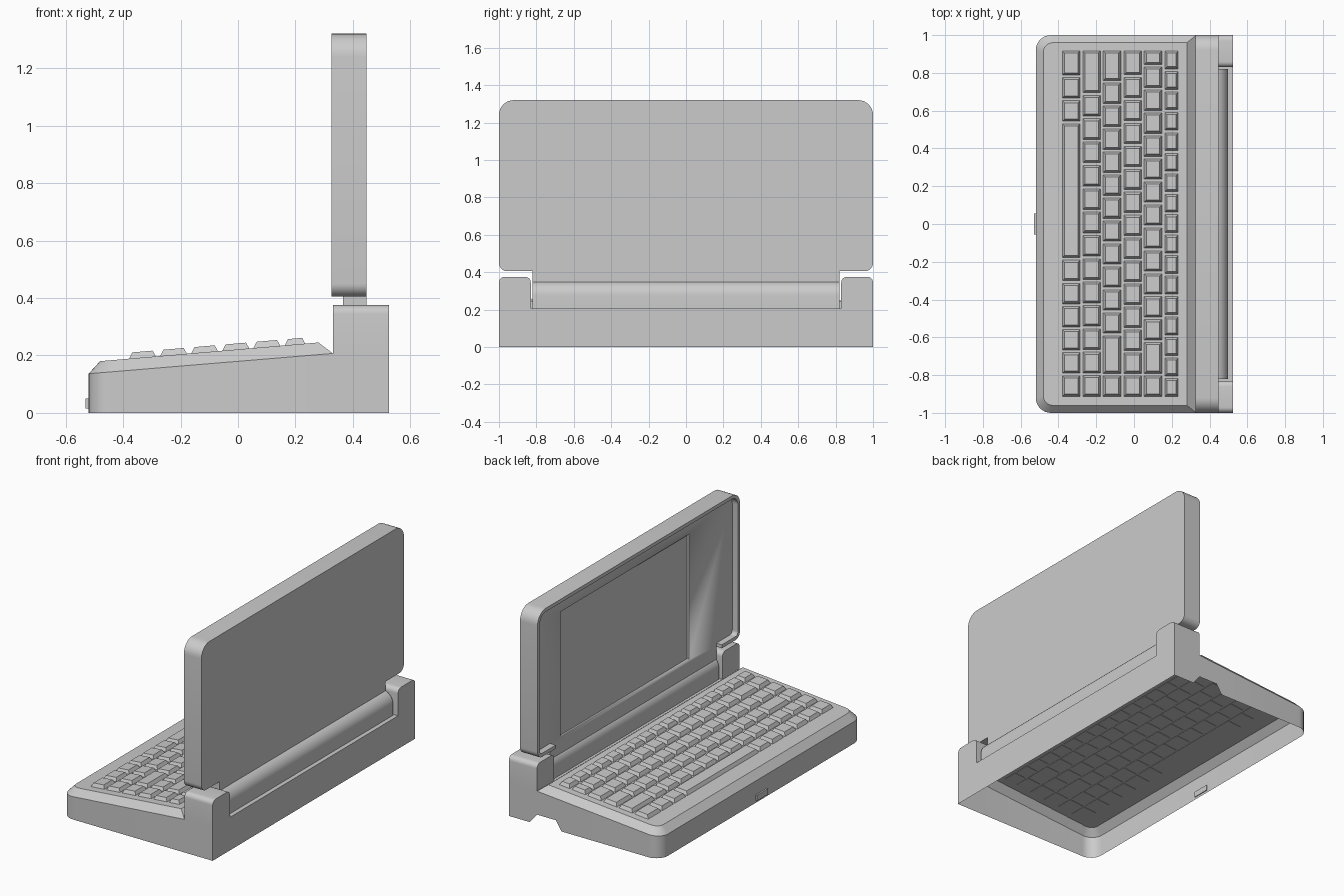
import bpy, bmesh, math
from mathutils import Vector

cube = bpy.data.objects.get("Cube")
if cube:
    bpy.data.objects.remove(cube, do_unlink=True)

grey = bpy.data.materials.new("plain_grey")
grey.use_nodes = True
grey.diffuse_color = (0.6, 0.6, 0.6, 1)
grey.node_tree.nodes["Principled BSDF"].inputs["Base Color"].default_value = (0.6, 0.6, 0.6, 1)


def finish(name, bm, smooth=True):
    bmesh.ops.recalc_face_normals(bm, faces=bm.faces)
    mesh = bpy.data.meshes.new(name)
    bm.to_mesh(mesh)
    bm.free()
    obj = bpy.data.objects.new(name, mesh)
    bpy.context.collection.objects.link(obj)
    mesh.materials.append(grey)
    bpy.ops.object.select_all(action='DESELECT')
    obj.select_set(True)
    bpy.context.view_layer.objects.active = obj
    if smooth:
        bpy.ops.object.shade_smooth_by_angle(angle=math.radians(30))
    return obj


def arc(cu, cv, r, start, end, steps=8):
    """Points on an arc, angles in degrees."""
    angles = [math.radians(start + (end - start) * i / steps) for i in range(steps + 1)]
    return [(cu + r * math.cos(a), cv + r * math.sin(a)) for a in angles]


def loop(bm, points):
    return [bm.verts.new(p) for p in points]


def bridge(bm, a, b, closed=True):
    n = len(a)
    for i in range(n if closed else n - 1):
        j = (i + 1) % n
        bm.faces.new((a[i], a[j], b[j], b[i]))


def prism(name, profile, axis, lo, hi):
    """Closed extrusion of a 2D profile along x (profile y, z) or y (profile x, z)."""
    place = (lambda p, t: (t, p[0], p[1])) if axis == 'x' else (lambda p, t: (p[0], t, p[1]))
    bm = bmesh.new()
    a = loop(bm, [place(p, lo) for p in profile])
    b = loop(bm, [place(p, hi) for p in profile])
    bridge(bm, a, b)
    bm.faces.new(a)
    bm.faces.new(b)
    return finish(name, bm)


def rect(u0, u1, v0, v1):
    return [(u0, v0), (u1, v0), (u1, v1), (u0, v1)]


# Sloping surfaces of the case
def rim_z(x):
    return 0.143 + (x + 0.44) * 0.083


def deck_z(x):
    return 0.18 + (x + 0.48) * 0.0855


BACK = 0.33      # where the deck meets the hinge block
PORT_TOP = 0.06  # height of the cable notch in the left wall
EAR = 0.83       # inner edge of the hinge ears


# Keyboard case: an open-bottomed shell with a bevelled rim
def case_outline(x0, x1, w, r):
    return ([(x1, -w)] + arc(x0 + r, -w + r, r, 270, 180) + arc(x0 + r, w - r, r, 180, 90)
            + [(0.16, w), (0.2, w), (x1, w)])


bm = bmesh.new()
outer = case_outline(-0.52, BACK, 1, 0.08)
inner = case_outline(-0.48, 0.28, 0.96, 0.05)
floor_loop = loop(bm, [(x, y, PORT_TOP if i >= len(outer) - 2 else 0) for i, (x, y) in enumerate(outer)])
rim_loop = loop(bm, [(x, y, rim_z(x)) for x, y in outer])
deck_loop = loop(bm, [(x, y, deck_z(x)) for x, y in inner])
bridge(bm, floor_loop, rim_loop, closed=False)
bridge(bm, rim_loop, deck_loop)
bm.faces.new(deck_loop)
finish("keyboard_case", bm)

# Hinge block: open below, with a rounded ear at each end
r = 0.03
seam = rim_z(BACK)
ear = ([(1, seam)] + arc(1 - r, 0.375 - r, r, 0, 90, 6)
       + arc(EAR + r, 0.375 - r, r, 90, 180, 6) + [(EAR, seam)])
section = [(1, 0)] + ear + [(-y, z) for y, z in reversed(ear)] + [(-1, 0)]
bm = bmesh.new()
front = loop(bm, [(BACK, y, PORT_TOP if i == 0 else z) for i, (y, z) in enumerate(section)])
middle = loop(bm, [(0.38, y, z) for y, z in section])
rear = loop(bm, [(0.525, y, z) for y, z in section])
bridge(bm, front, middle, closed=False)
bridge(bm, middle, rear, closed=False)
bm.faces.new(rear)
n = len(ear)
bm.faces.new(front[1:n + 1])
bm.faces.new(front[n + 1:2 * n + 1])
finish("hinge_block", bm)

# Hinge barrel between the ears
prism("hinge_barrel", [(0.498, seam)] + arc(0.422, 0.276, 0.076, 0, 180, 16) + [(0.346, seam)],
      'y', -0.82, 0.82)


# Lid panel with a shallow screen recess
def lid_outline(inset):
    """Rounded outline, running from the right tab edge up and around to the left one."""
    w, lo, hi = 1 - inset, 0.405 + inset, 1.32 - inset
    top, low = 0.08 - inset, 0.045 - inset
    half = [(0.82, lo)] + arc(w - low, lo + low, low, 270, 360) + arc(w - top, hi - top, top, 0, 90)
    return half + [(-y, z) for y, z in reversed(half)]


panel = prism("lid_panel", lid_outline(0), 'x', 0.365, 0.447)
cutter = prism("screen_cutter", rect(-0.55, 0.72, 0.43, 1.21), 'x', 0.3, 0.377)
cutter.hide_render = True
cut = panel.modifiers.new("screen_recess", 'BOOLEAN')
cut.object = cutter
cut.solver = 'EXACT'
bpy.context.view_layer.objects.active = panel
bpy.ops.object.modifier_apply(modifier=cut.name)
bpy.data.objects.remove(cutter, do_unlink=True)

# Raised lip around the lid, open where the tab joins the hinge
prism("lid_lip", lid_outline(0) + lid_outline(0.022)[::-1], 'x', 0.326, 0.365)
prism("lid_tab", rect(-0.82, 0.82, 0.28, 0.407), 'x', 0.365, 0.447)

# Keys: each row gives its x range and key widths from left to right
rows = [
    (-0.381, -0.284, [1.15, 1, 1, 5.9] + [1] * 6),
    (-0.273, -0.176, [1.9] + [1] * 13),
    (-0.165, -0.068, [1.4] + [1] * 11 + [1.75, 1]),
    (-0.056, 0.041, [1.15] + [1] * 14),
    (0.052, 0.149, [0.7] + [1] * 12 + [1.45, 1]),
    (0.161, 0.236, [1] * 17),
]
bm = bmesh.new()
for x0, x1, widths in rows:
    y = 0.923
    unit = 1.842 / sum(widths)
    for width in widths:
        y0, y1 = y - width * unit + 0.005, y - 0.005
        y -= width * unit
        m = 0.013
        base = loop(bm, [(u, v, deck_z(u) - 0.004) for u, v in rect(x0, x1, y0, y1)])
        cap = loop(bm, [(u, v, deck_z(u) + 0.021) for u, v in rect(x0 + m, x1 - m, y0 + m, y1 - m)])
        bridge(bm, base, cap)
        bm.faces.new(base)
        bm.faces.new(cap)
finish("keys", bm, smooth=False)

# Front latch
prism("front_latch", rect(-0.055, 0.055, 0.015, 0.05), 'x', -0.53, -0.515)
